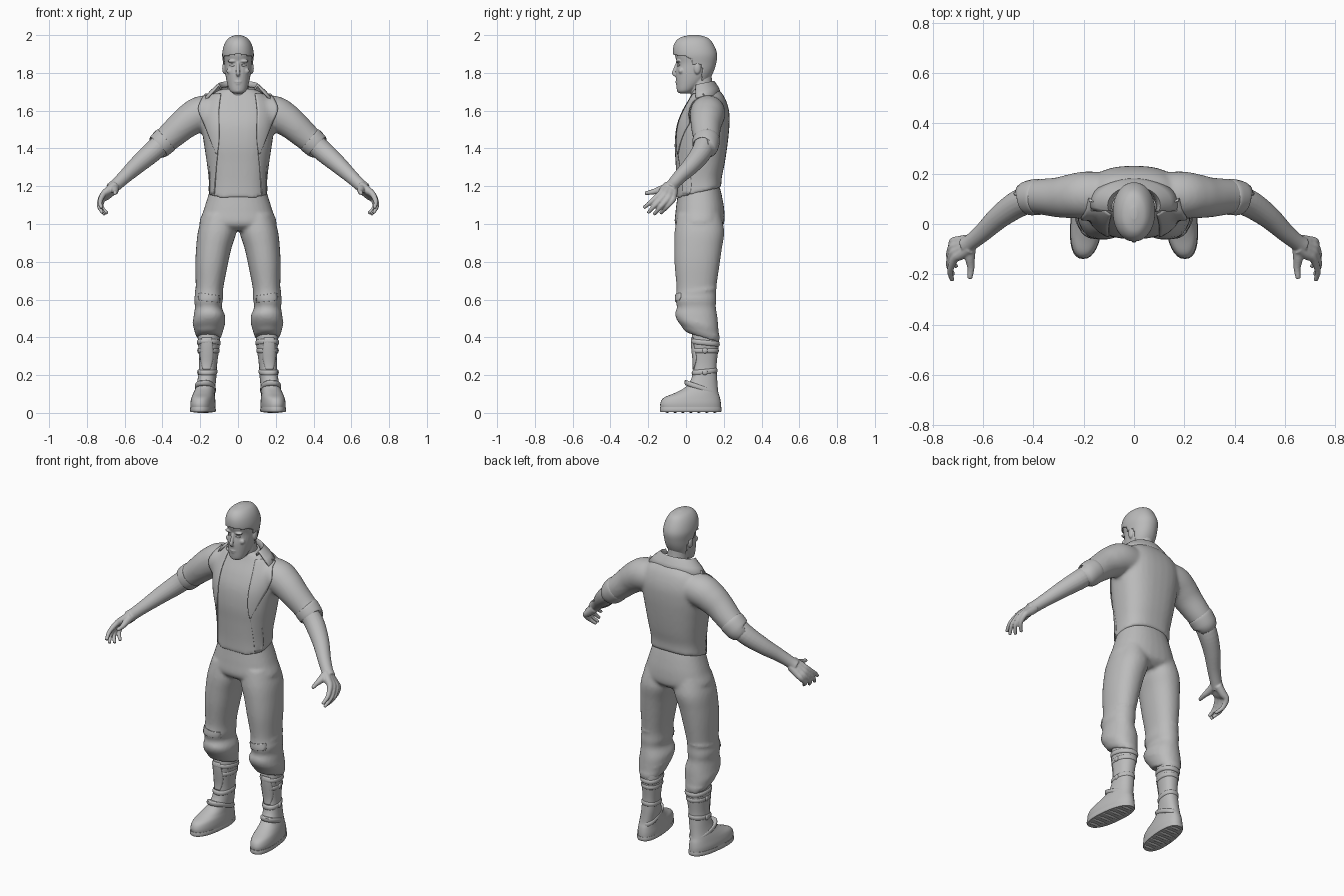
import bpy, bmesh
from math import cos, sin, pi, copysign, sqrt
from mathutils import Vector
from mathutils.bvhtree import BVHTree

if "Cube" in bpy.data.objects:
    bpy.data.objects.remove(bpy.data.objects["Cube"], do_unlink=True)

grey = bpy.data.materials.new("plain grey")
grey.use_nodes = True
grey.diffuse_color = (0.5, 0.5, 0.5, 1)
grey.node_tree.nodes["Principled BSDF"].inputs["Base Color"].default_value = grey.diffuse_color


def spline(keys, steps=5):
    """Catmull-Rom interpolation of equally long tuples."""
    pts = [Vector(k) for k in keys]
    out = []
    for i in range(len(pts) - 1):
        a, b, c, d = pts[max(i - 1, 0)], pts[i], pts[i + 1], pts[min(i + 2, len(pts) - 1)]
        for s in range(steps):
            t = s / steps
            out.append(b + (c - a) * (t / 2) + (a * 2 - b * 5 + c * 4 - d) * (t * t / 2)
                       + (b * 3 - a - c * 3 + d) * (t ** 3 / 2))
    return out + [pts[-1]]


def skin(bm, rings, closed=True):
    """Faces between successive rings, with end caps when closed."""
    rows = [[bm.verts.new(p) for p in ring] for ring in rings]
    n = len(rows[0])
    for lo, hi in zip(rows, rows[1:]):
        for i in range(n if closed else n - 1):
            j = (i + 1) % n
            bm.faces.new((lo[i], lo[j], hi[j], hi[i]))
    if closed:
        bm.faces.new(rows[0])
        bm.faces.new(rows[-1])


def stack(bm, rows, side=1, power=2.0, shear=0.0, n=32, steps=5):
    """Level sections given as x0, x1, y0, y1, z, tilt."""
    rings = []
    for x0, x1, y0, y1, z, tilt in spline(rows, steps):
        ring = []
        for k in range(n):
            c, s = cos(2 * pi * k / n), sin(2 * pi * k / n)
            y = (y0 + y1) / 2 + (y1 - y0) / 2 * copysign(abs(s) ** (2 / power), s)
            x = (x0 + x1) / 2 + (x1 - x0) / 2 * copysign(abs(c) ** (2 / power), c) - shear * y
            ring.append((x * side, y, z + tilt * (y - 0.07)))
        rings.append(ring)
    skin(bm, rings)


def tube(bm, keys, side=1, n=16):
    """Round limb along points given as x, y, z, radius."""
    path = spline(keys)
    rings = []
    for i, p in enumerate(path):
        d = (path[min(i + 1, len(path) - 1)] - path[max(i - 1, 0)]).xyz.normalized()
        u = d.cross(Vector((0.3, 0.8, 0.2))).normalized()
        v = d.cross(u)
        ring = [p.xyz + (u * cos(2 * pi * k / n) + v * sin(2 * pi * k / n)) * p.w for k in range(n)]
        rings.append([(q.x * side, q.y, q.z) for q in ring])
    skin(bm, rings)


def blob(bm, centre, size):
    made = bmesh.ops.create_uvsphere(bm, u_segments=16, v_segments=10, radius=1)["verts"]
    for v in made:
        v.co = Vector(c + s * q for c, s, q in zip(centre, size, v.co))


def finish(name, bm, voxel=0, relax=3, thick=0):
    bmesh.ops.recalc_face_normals(bm, faces=bm.faces)
    mesh = bpy.data.meshes.new(name)
    bm.to_mesh(mesh)
    bm.free()
    mesh.materials.append(grey)
    ob = bpy.data.objects.new(name, mesh)
    bpy.context.collection.objects.link(ob)
    bpy.ops.object.select_all(action="DESELECT")
    ob.select_set(True)
    bpy.context.view_layer.objects.active = ob
    bpy.ops.object.shade_smooth_by_angle(angle=0.7)
    if thick:
        m = ob.modifiers.new("thickness", "SOLIDIFY")
        m.thickness, m.offset = thick, 0
    if voxel:
        m = ob.modifiers.new("blend", "REMESH")
        m.mode, m.voxel_size, m.use_smooth_shade = "VOXEL", voxel, True
        m = ob.modifiers.new("relax", "SMOOTH")
        m.factor, m.iterations = 0.5, relax
    return ob


def sym(w, y0, y1, z, tilt=0):
    return (-w, w, y0, y1, z, tilt)


def leg_row(x0, x1, y0, y1, z, tilt=0):
    return (x0, x1, y0, y1, z, tilt)


def drape(name, inner, outer, target, side, lift=0.002, fade=0.0, across=8):
    """Cloth panel between two x, z edges on the target's front; fade sinks its outer edge."""
    tree = BVHTree.FromObject(target, bpy.context.evaluated_depsgraph_get())
    bm, rings, y = bmesh.new(), [], 0
    for a, b in zip(spline(inner), spline(outer)):
        ring = []
        for k in range(across + 1):
            p = a.lerp(b, k / across)
            hit = tree.ray_cast(Vector((p.x * side, -1, p.y)), Vector((0, 1, 0)))[0]
            y = hit.y if hit else y
            ring.append((p.x * side, y - lift + fade * k / across, p.y))
        rings.append(ring)
    skin(bm, rings, closed=False)
    return finish(name, bm, thick=0.005)


# Jacket and shirt body with rolled sleeves
bm = bmesh.new()
stack(bm, [sym(.158, -.05, .187, 1.165, .25), sym(.155, -.05, .19, 1.23, .15), sym(.165, -.055, .205, 1.32),
           sym(.18, -.06, .22, 1.42), sym(.193, -.05, .23, 1.52), sym(.19, -.02, .228, 1.6),
           sym(.16, .02, .205, 1.67), sym(.09, .04, .17, 1.715)], power=2.5)
for side in (1, -1):
    tube(bm, [(.1, .115, 1.59, .09), (.19, .115, 1.585, .094), (.25, .11, 1.555, .088), (.3, .106, 1.517, .08),
              (.37, .108, 1.455, .071), (.415, .105, 1.42, .066)], side, 24)
jacket = finish("jacket_body", bm, 0.01, 6)

# Trousers, with slack folds gathered around the knees
bm = bmesh.new()
stack(bm, [sym(.14, -.04, .175, 1.21), sym(.158, -.045, .19, 1.15), sym(.183, -.055, .203, 1.07),
           sym(.203, -.058, .2, 1.0), sym(.14, -.02, .16, .965)], power=2.3)
for side in (1, -1):
    stack(bm, [leg_row(.005, .185, -.045, .185, 1.05), leg_row(.008, .212, -.06, .202, .96),
               leg_row(.035, .222, -.062, .19, .87), leg_row(.055, .226, -.06, .177, .78),
               leg_row(.078, .224, -.05, .16, .66), leg_row(.08, .232, -.056, .16, .6),
               leg_row(.086, .228, -.048, .158, .56), leg_row(.068, .235, -.058, .167, .51, -.1),
               leg_row(.072, .238, -.042, .172, .46, -.2), leg_row(.09, .217, .005, .178, .405, -.3)], side, 2.2)
    for z, x0, x1, y0, y1, tilt in ((.645, .082, .23, -.05, .163, .15), (.475, .066, .241, -.05, .172, -.3),
                                    (.43, .082, .23, -.02, .18, -.25)):
        stack(bm, [leg_row(x0 + e, x1 - e, y0 + e, y1 - e, z + h, tilt)
                   for h, e in ((-.02, .02), (0, 0), (.02, .02))], side, 2.2)
trousers = finish("trousers", bm, 0.01, 2)

# Boots: shaft and foot, sole, straps
bm = bmesh.new()
for side in (1, -1):
    stack(bm, [leg_row(.125, .25, -.133, .186, .02), leg_row(.124, .252, -.136, .185, .05),
               leg_row(.127, .247, -.118, .18, .08), leg_row(.13, .24, -.06, .172, .105),
               leg_row(.13, .23, -.005, .168, .135), leg_row(.126, .222, .028, .165, .18),
               leg_row(.122, .215, .04, .162, .25), leg_row(.112, .218, .033, .17, .33),
               leg_row(.106, .222, .03, .174, .38), leg_row(.11, .218, .035, .17, .44)], side, 2.3, .1)
boots = finish("boots", bm)
bm = bmesh.new()
for side in (1, -1):
    stack(bm, [leg_row(.126, .251, -.136, .186, .006), leg_row(.123, .254, -.139, .189, .015),
               leg_row(.125, .252, -.137, .187, .03)], side, 2.4, .1, steps=2)
    # tread bars
    for k in range(7):
        y = -.1 + k * .042
        blob(bm, (side * (.188 - .1 * y), y, .011), (.066 * sqrt(1 - ((y - .025) / .17) ** 2), .013, .011))
finish("boot_soles", bm)
bm = bmesh.new()
for side in (1, -1):
    for z, x0, x1, y0, y1, tilt in ((.375, .103, .226, .026, .178, -.1), (.33, .109, .221, .03, .173, 0),
                                    (.215, .12, .221, .031, .166, .1), (.135, .127, .234, -.008, .171, -.35)):
        stack(bm, [leg_row(x0 + e, x1 - e, y0 + e, y1 - e, z + h, tilt)
                   for h, e in ((-.014, .006), (-.008, 0), (.008, 0), (.014, .006))], side, 2.3, .1, steps=2)
    # buckles on the outer side
    for z in (.215, .33):
        blob(bm, (side * .208, .1, z), (.008, .015, .015))
finish("boot_straps", bm)

# Bare forearms with hands
bm = bmesh.new()
fingers = [((.65, -.095, 1.205), (.712, -.138, 1.158), (.73, -.185, 1.118), (.722, -.224, 1.085)),
           ((.652, -.085, 1.2), (.72, -.118, 1.146), (.735, -.163, 1.1), (.718, -.202, 1.058)),
           ((.654, -.075, 1.193), (.724, -.095, 1.135), (.733, -.135, 1.09), (.705, -.17, 1.05)),
           ((.655, -.065, 1.185), (.72, -.072, 1.126), (.722, -.105, 1.088), (.692, -.135, 1.056))]
for side in (1, -1):
    tube(bm, [(.37, .108, 1.46, .054), (.45, .085, 1.385, .055), (.53, .032, 1.315, .047),
              (.6, -.033, 1.25, .037), (.645, -.07, 1.208, .033), (.672, -.087, 1.185, .034)], side, 20)
    for wrist, knuckle, bend, tip in fingers:
        palm = Vector(wrist).lerp(Vector(knuckle), .6)
        tube(bm, [(*wrist, .024), (*palm, .022), (*knuckle, .0165), (*bend, .0125), (*tip, .009)], side, 12)
    tube(bm, [(.65, -.08, 1.2, .024), (.652, -.13, 1.183, .021), (.648, -.175, 1.17, .0145),
              (.652, -.218, 1.163, .01)], side, 12)
finish("arms_and_hands", bm, 0.005, 2)

# Head with neck, nose, brow, lips and ears
bm = bmesh.new()
stack(bm, [sym(.028, -.035, .02, 1.692), sym(.045, -.047, .05, 1.715, .1), sym(.059, -.052, .1, 1.755, .1),
           sym(.068, -.054, .135, 1.8), sym(.072, -.048, .152, 1.85), sym(.076, -.06, .157, 1.9),
           sym(.066, -.052, .137, 1.945), sym(.04, -.02, .105, 1.977), sym(.01, .03, .06, 1.988)], power=2.15)
stack(bm, [sym(.085, .03, .17, 1.64), sym(.06, .025, .155, 1.69), sym(.055, .02, .14, 1.74), sym(.05, .02, .135, 1.8)])
tube(bm, [(0, -.045, 1.855, .008), (0, -.058, 1.82, .009), (0, -.064, 1.797, .011), (0, -.05, 1.785, .008)])
blob(bm, (0, -.047, 1.753), (.021, .01, .006))
blob(bm, (0, -.045, 1.742), (.017, .01, .006))
blob(bm, (0, -.036, 1.708), (.022, .013, .014))
for side in (1, -1):
    blob(bm, (side * .03, -.041, 1.862), (.027, .013, .008))
    blob(bm, (side * .042, -.026, 1.81), (.02, .014, .016))
    blob(bm, (side * .072, .06, 1.825), (.012, .019, .032))
head = finish("head", bm, 0.004, 4)
for side in (1, -1):
    drape("eye", [(.018, 1.842), (.03, 1.847), (.042, 1.843)], [(.018, 1.839), (.03, 1.834), (.042, 1.84)],
          head, side, .001, across=3)

# Swept-back hair: shell cut along the hairline and tucked in at the nape
bm = bmesh.new()
stack(bm, [sym(.052, 0, .105, 1.74), sym(.069, -.03, .14, 1.8), sym(.076, -.05, .157, 1.85),
           sym(.081, -.066, .162, 1.9), sym(.07, -.061, .143, 1.95), sym(.047, -.033, .115, 1.983),
           sym(.012, .02, .065, 1.998)], power=2.1, n=72, steps=10)


def bare(f):
    """Skin below the hairline: forehead, temples, then in front of the ears."""
    c = f.calc_center_median()
    return c.z < 1.9 - .5 * max(c.y, 0) - .15 * abs(c.x) and c.y < .035 or c.y < .085 and c.z < 1.845


bmesh.ops.delete(bm, geom=[f for f in bm.faces if bare(f)], context="FACES")
finish("hair", bm, thick=0.005)

# Front panels, lapels, knee patches and shin guards
for side in (1, -1):
    drape("jacket_front", [(.125, 1.155), (.115, 1.3), (.105, 1.42), (.115, 1.56), (.11, 1.67)],
          [(.148, 1.155), (.15, 1.3), (.165, 1.42), (.175, 1.56), (.16, 1.66)], jacket, side, .003, .009)
    drape("lapel", [(.108, 1.37), (.1, 1.45), (.1, 1.53), (.1, 1.61), (.09, 1.69)],
          [(.115, 1.37), (.148, 1.45), (.18, 1.53), (.211, 1.612), (.175, 1.69)], jacket, side, .006)
    drape("knee_patch", [(.1, .585), (.098, .6), (.1, .62)], [(.205, .595), (.21, .61), (.205, .635)], trousers, side)
    drape("shin_guard", [(.148, .23), (.13, .3), (.14, .4)], [(.185, .23), (.2, .3), (.19, .4)], boots, side)

# Turned-up collar around the back of the neck
bm = bmesh.new()
sweep = [pi * (k / 24 * 1.2 - .1) for k in range(25)]
skin(bm, [[(w * cos(t), y + d * sin(t), z + rise * sin(t)) for t in sweep]
          for w, d, y, z, rise in ((.18, .1, .085, 1.66, .015), (.145, .09, .08, 1.7, .02),
                                   (.105, .075, .075, 1.738, .015), (.092, .068, .07, 1.715, .015))], closed=False)
finish("collar", bm, thick=0.01)

# Sleeve cuffs
bm = bmesh.new()
for side in (1, -1):
    tube(bm, [(.375, .107, 1.452, .066), (.385, .107, 1.443, .072), (.42, .103, 1.41, .068),
              (.425, .1, 1.406, .055)], side, 24)
finish("sleeve_cuffs", bm)
